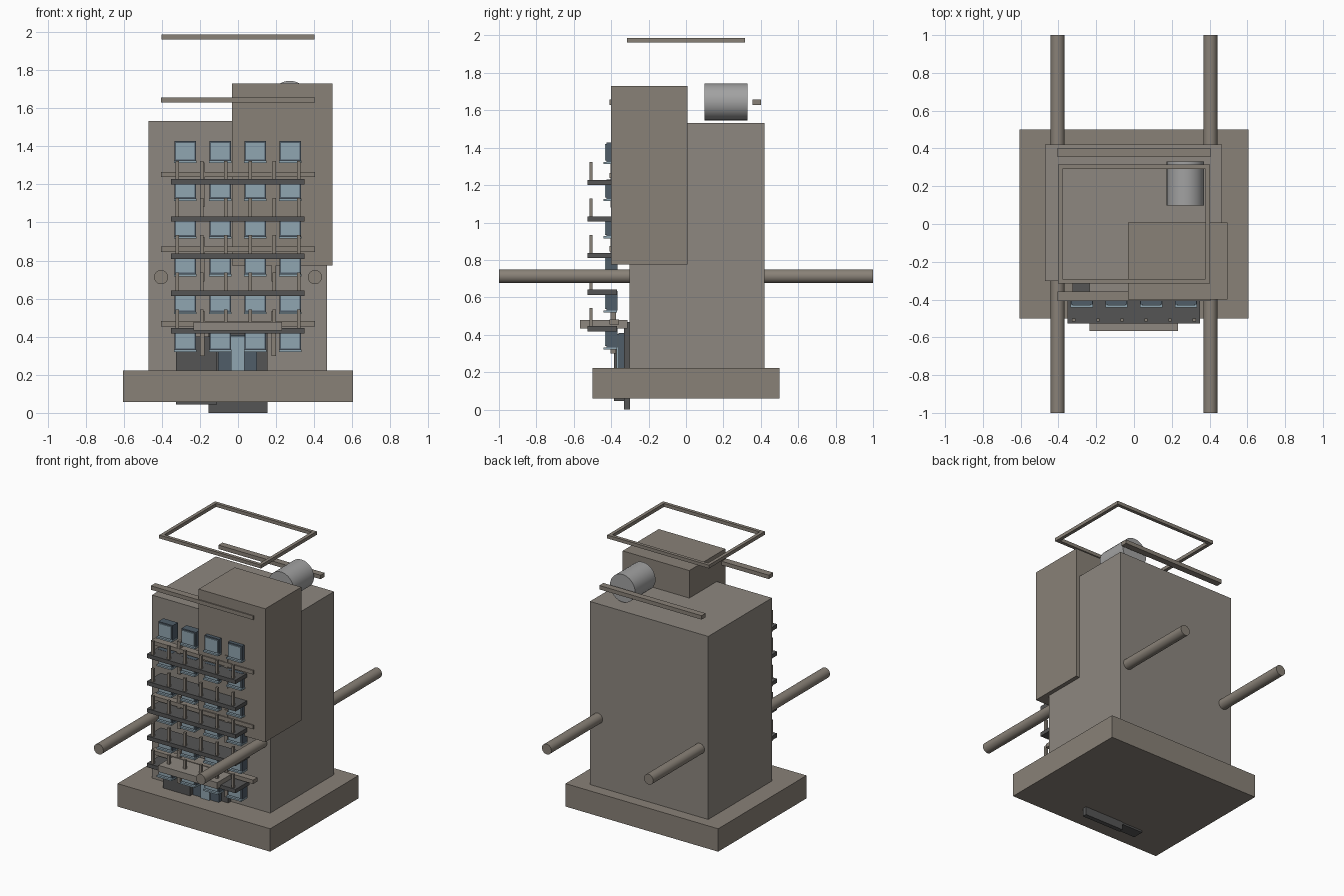
import bpy
from math import pi


def mat(name, col):
    m = bpy.data.materials.new(name)
    m.diffuse_color = (*col, 1)
    return m


STONE = mat("stone", (0.27, 0.245, 0.215))
BROWN = mat("brown_stone", (0.25, 0.22, 0.185))
DARK = mat("dark_trim", (0.09, 0.09, 0.09))
SLATE = mat("slate_frame", (0.08, 0.11, 0.14))
GLASS = mat("glass", (0.28, 0.38, 0.44))
METAL = mat("tank_metal", (0.36, 0.36, 0.36))


def box(name, x0, x1, y0, y1, z0, z1, m):
    bpy.ops.mesh.primitive_cube_add(
        size=1, location=((x0 + x1) / 2, (y0 + y1) / 2, (z0 + z1) / 2))
    o = bpy.context.object
    o.name = name
    o.scale = (x1 - x0, y1 - y0, z1 - z0)
    o.data.materials.append(m)
    return o


def cyl_y(name, x, z, r, y0, y1, m):
    bpy.ops.mesh.primitive_cylinder_add(
        vertices=32, radius=r, depth=y1 - y0,
        location=(x, (y0 + y1) / 2, z), rotation=(pi / 2, 0, 0))
    o = bpy.context.object
    o.name = name
    o.data.materials.append(m)
    bpy.ops.object.shade_smooth_by_angle()


# Main masses
box("base_plinth", -0.605, 0.605, -0.50, 0.50, 0.058, 0.222, BROWN)
box("main_tower", -0.47, 0.467, -0.302, 0.42, 0.21, 1.533, STONE)
box("corner_block", -0.032, 0.496, -0.40, 0.008, 0.775, 1.73, BROWN)

# Roof tank and through pipes
cyl_y("roof_tank", 0.272, 1.645, 0.099, 0.098, 0.33, METAL)
for s in (-1, 1):
    cyl_y("side_pipe", s * 0.404, 0.713, 0.037, -1, 1, BROWN)

# Horizontal bands on the front and back
for z in (0.468, 0.86, 1.252, 1.643):
    box("front_band", -0.405, 0.405, -0.408, -0.358, z - 0.014, z + 0.014, BROWN)
    box("back_band", -0.405, 0.405, 0.356, 0.402, z - 0.014, z + 0.014, BROWN)

# Floating roof rail ring
for s in (-1, 1):
    box("roof_rail_long", -0.403, 0.403, s * 0.304 - 0.012, s * 0.304 + 0.012,
        1.962, 1.986, BROWN)
    box("roof_rail_short", s * 0.391 - 0.012, s * 0.391 + 0.012, -0.316, 0.316,
        1.962, 1.986, BROWN)

# Windows: frame, pane and sill
for row in range(6):
    z = 0.379 + row * 0.1985
    for col in range(4):
        x = -0.277 + col * 0.184
        box("window_frame", x - 0.057, x + 0.057, -0.425, -0.367, z - 0.048, z + 0.056, SLATE)
        box("window_pane", x - 0.048, x + 0.048, -0.432, -0.38, z - 0.04, z + 0.047, GLASS)
        box("window_sill", x - 0.059, x + 0.059, -0.442, -0.37, z - 0.059, z - 0.047, GLASS)

# Balcony slabs with railing posts
for floor in range(5):
    z = 0.432 + floor * 0.1955
    box("balcony_slab", -0.353, 0.35, -0.527, -0.37, z - 0.014, z + 0.014, DARK)
    for i in range(6):
        x = -0.318 + i * 0.1272
        box("railing_post", x - 0.009, x + 0.009, -0.517, -0.499, z, z + 0.11, BROWN)

# Short pilasters
for z in (0.30, 0.69, 1.08):
    for s in (-1, 1):
        x = s * 0.187
        box("pilaster", x - 0.012, x + 0.012, -0.405, -0.375, z, z + 0.235, BROWN)

# Entrance
box("entrance_canopy", -0.235, 0.232, -0.567, -0.312, 0.432, 0.478, STONE)
box("entrance_surround", -0.155, 0.155, -0.332, -0.30, 0.0, 0.468, DARK)
box("entrance_side_panel", -0.325, -0.11, -0.385, -0.305, 0.045, 0.40, DARK)
box("door_frame", -0.105, 0.10, -0.36, -0.31, 0.21, 0.41, SLATE)
box("door_pane", -0.038, 0.035, -0.372, -0.33, 0.21, 0.405, GLASS)
